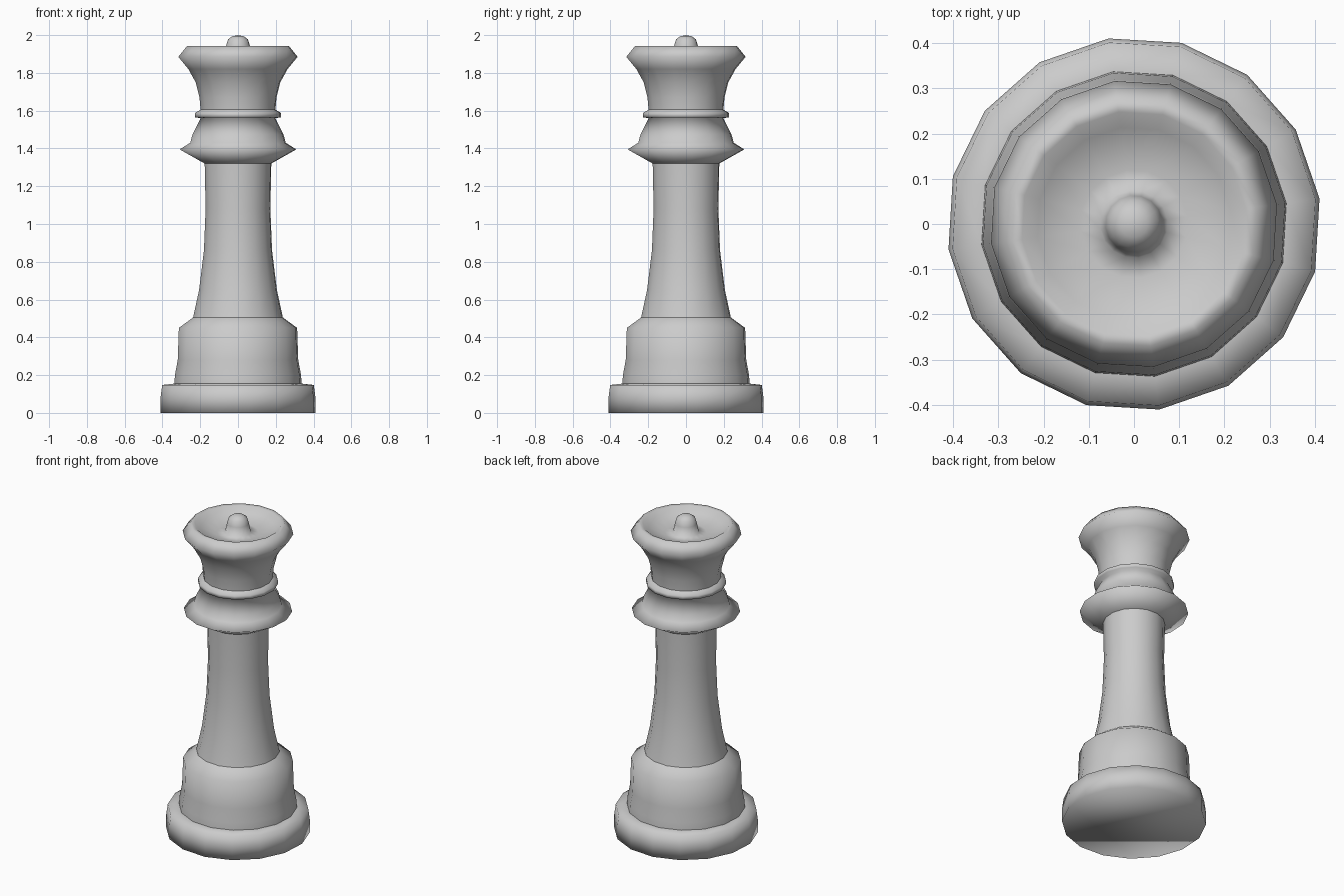
import bpy
import bmesh
from math import cos, sin, pi, radians

SIDES = 16
TURN = radians(7.8)

if "Cube" in bpy.data.objects:
    bpy.data.objects.remove(bpy.data.objects["Cube"], do_unlink=True)

grey = bpy.data.materials.new("plain_grey")
grey.use_nodes = True
colour = (0.6, 0.6, 0.6, 1)
grey.diffuse_color = colour
grey.node_tree.nodes["Principled BSDF"].inputs["Base Color"].default_value = colour


def lathe(name, profile, cap_bottom=False):
    """Turn a (radius, height) profile, bottom to top, into a smooth faceted solid."""
    bm = bmesh.new()
    rings = []
    for r, z in profile:
        if r == 0:
            rings.append([bm.verts.new((0, 0, z))] * SIDES)
            continue
        angles = [TURN + 2 * pi * i / SIDES for i in range(SIDES)]
        rings.append([bm.verts.new((r * cos(a), r * sin(a), z)) for a in angles])
    for low, high in zip(rings, rings[1:]):
        for i in range(SIDES):
            j = (i + 1) % SIDES
            corners = [low[i], low[j], high[j], high[i]]
            bm.faces.new(list(dict.fromkeys(corners)))
    if cap_bottom:
        bm.faces.new(rings[0][::-1])
    for face in bm.faces:
        face.smooth = True
    mesh = bpy.data.meshes.new(name)
    bm.to_mesh(mesh)
    bm.free()
    mesh.materials.append(grey)
    obj = bpy.data.objects.new(name, mesh)
    bpy.context.collection.objects.link(obj)
    return obj


# Wide foot with its ledge
lathe("base", [(.414, 0), (.414, .08), (.405, .148), (.34, .155)], cap_bottom=True)

# Drum above the foot, with a chamfered shoulder
lathe("drum", [(.34, .155), (.337, .2), (.322, .28), (.316, .45), (.24, .505)])

# Tapered column
lathe("shaft", [(.24, .505), (.208, .65), (.182, .86), (.173, 1.08), (.178, 1.32)])

# Flared collar and the thin ring above it
lathe("collar", [(.178, 1.32), (.312, 1.395), (.255, 1.43), (.243, 1.475), (.2, 1.56),
                 (.23, 1.565), (.23, 1.588), (.2, 1.605)])

# Crown with hollow bowl and central knob
lathe("crown", [(.2, 1.605), (.206, 1.67), (.226, 1.75), (.265, 1.82), (.319, 1.885),
                (.272, 1.943), (.25, 1.94), (.215, 1.91), (.12, 1.885), (.075, 1.89),
                (.063, 1.945), (.053, 1.978), (.03, 1.994), (0, 2)])
